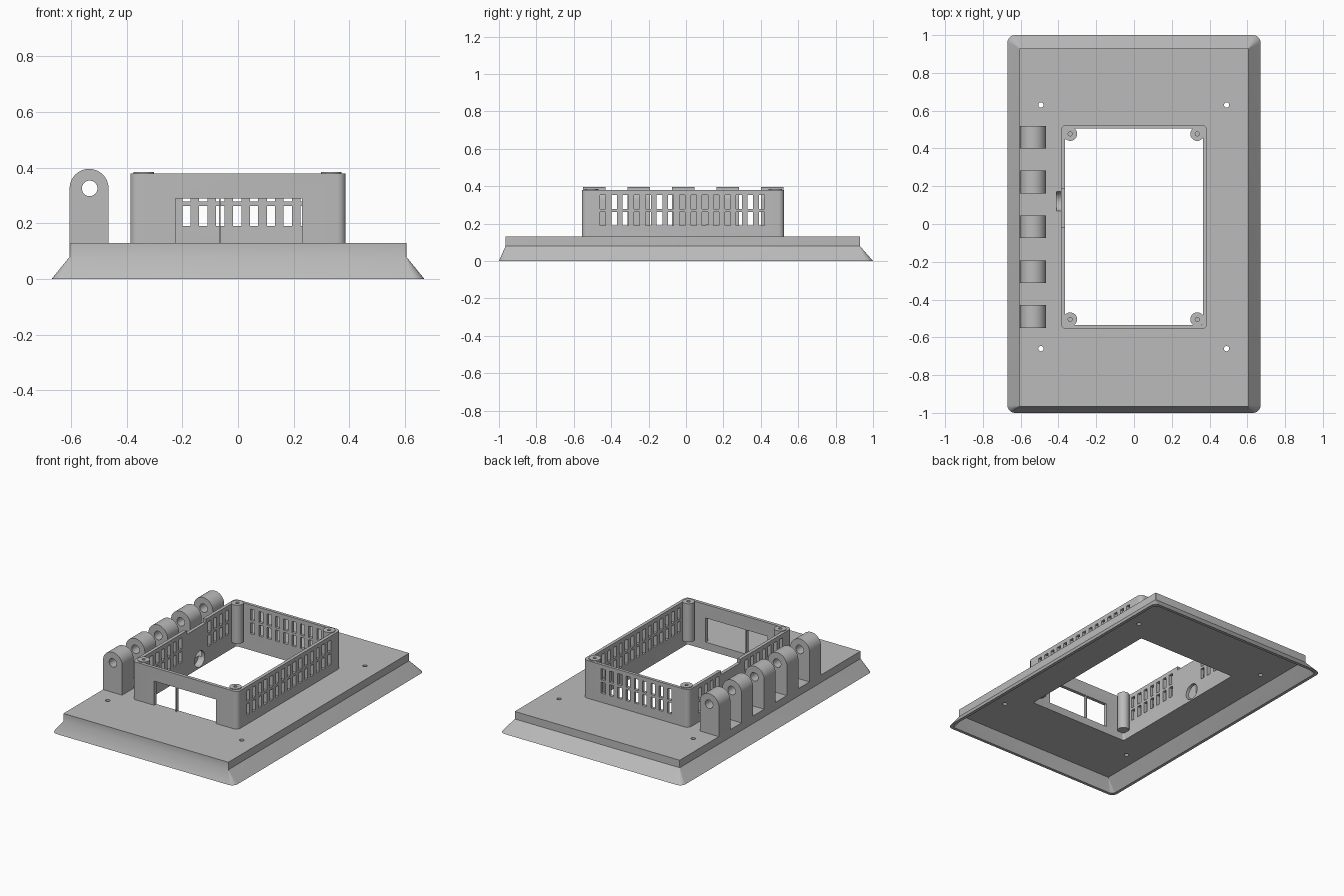
import bpy, bmesh, math
from mathutils import Matrix

if "Cube" in bpy.data.objects:
    bpy.data.objects.remove(bpy.data.objects["Cube"])

grey = bpy.data.materials.new("plain grey")
grey.diffuse_color = (0.5, 0.5, 0.5, 1)
grey.use_nodes = True
grey.node_tree.nodes["Principled BSDF"].inputs["Base Color"].default_value = grey.diffuse_color


def rounded(x0, x1, y0, y1, r, n=6):
    """Outline of a rectangle with rounded corners."""
    pts = []
    for k, (cx, cy) in enumerate([(x1 - r, y1 - r), (x0 + r, y1 - r), (x0 + r, y0 + r), (x1 - r, y0 + r)]):
        for i in range(n + 1):
            a = math.pi / 2 * (k + i / n)
            pts.append((cx + r * math.cos(a), cy + r * math.sin(a)))
    return pts


def loft(bm, layers):
    """Closed solid through a stack of (outline, z) layers."""
    rings = [[bm.verts.new((x, y, z)) for x, y in pts] for pts, z in layers]
    n = len(rings[0])
    for a, b in zip(rings, rings[1:]):
        for i in range(n):
            j = (i + 1) % n
            bm.faces.new((a[i], a[j], b[j], b[i]))
    bm.faces.new(rings[0][::-1])
    bm.faces.new(rings[-1])


def box(bm, x0, x1, y0, y1, z0, z1):
    m = Matrix.Translation(((x0 + x1) / 2, (y0 + y1) / 2, (z0 + z1) / 2))
    bmesh.ops.create_cube(bm, size=1, matrix=m @ Matrix.Diagonal((x1 - x0, y1 - y0, z1 - z0, 1)))


def rod(bm, centre, r, depth, axis="Z", seg=32):
    rot = {"X": Matrix.Rotation(math.pi / 2, 4, "Y"), "Y": Matrix.Rotation(math.pi / 2, 4, "X"),
           "Z": Matrix.Identity(4)}[axis]
    bmesh.ops.create_cone(bm, cap_ends=True, segments=seg, radius1=r, radius2=r, depth=depth,
                          matrix=Matrix.Translation(centre) @ rot)


def make(name, bm):
    bmesh.ops.recalc_face_normals(bm, faces=bm.faces)
    me = bpy.data.meshes.new(name)
    bm.to_mesh(me)
    bm.free()
    ob = bpy.data.objects.new(name, me)
    bpy.context.collection.objects.link(ob)
    me.materials.append(grey)
    return ob


def activate(ob):
    bpy.ops.object.select_all(action="DESELECT")
    ob.select_set(True)
    bpy.context.view_layer.objects.active = ob


def cut(ob, bm):
    cutter = make("cutter", bm)
    cutter.hide_render = True
    mod = ob.modifiers.new("cut", "BOOLEAN")
    mod.operation, mod.solver, mod.object = "DIFFERENCE", "EXACT", cutter
    activate(ob)
    bpy.ops.object.modifier_apply(modifier=mod.name)
    bpy.data.objects.remove(cutter)


def smooth(ob):
    activate(ob)
    bpy.ops.object.shade_smooth_by_angle(angle=math.radians(30))


PLATE, TOP = 0.13, 0.38
OPENING = rounded(-0.365, 0.365, -0.535, 0.505, 0.012)

# Base plate with a flared, hollow skirt
bm = bmesh.new()
edge = rounded(-0.605, 0.605, -0.965, 0.93, 0.002)
loft(bm, [(rounded(-0.67, 0.67, -1, 1, 0.04), 0), (edge, 0.08), (edge, PLATE)])
base = make("base_plate", bm)
bm = bmesh.new()
inner = rounded(-0.585, 0.585, -0.945, 0.91, 0.002)
loft(bm, [(rounded(-0.666, 0.666, -0.996, 0.996, 0.03), -0.02),
          (rounded(-0.65, 0.65, -0.98, 0.98, 0.03), 0), (inner, 0.08)])
cut(base, bm)

# Opening and mounting holes in the plate
bm = bmesh.new()
loft(bm, [(OPENING, 0.02), (OPENING, 0.2)])
for x in (-0.493, 0.49):
    for y in (-0.66, 0.63):
        rod(bm, (x, y, 0.1), 0.014, 0.2, seg=20)
cut(base, bm)

# Round cable port, which also grooves the plate
def port():
    b = bmesh.new()
    rod(b, (-0.355, 0.12, 0.14), 0.053, 0.11, "X")
    return b

cut(base, port())
smooth(base)

# Enclosure wall
bm = bmesh.new()
outer = rounded(-0.387, 0.387, -0.557, 0.525, 0.03)
loft(bm, [(outer, PLATE), (outer, TOP)])
wall = make("enclosure_wall", bm)
bm = bmesh.new()
loft(bm, [(OPENING, 0.02), (OPENING, 0.5)])
cut(wall, bm)
cut(wall, port())

# Vent slots in two rows, front window and cable notch
bm = bmesh.new()
h = 0.015
for z0, z1 in ((0.19, 0.263), (0.279, 0.353)):
    for i in range(15):
        y = -0.02 + (i - 7) * 0.0607
        box(bm, 0.34, 0.41, y - h, y + h, z0, z1)
        if i < 7 or i > 10:
            box(bm, -0.41, -0.34, y - h, y + h, z0, z1)
    for i in range(9):
        x = -0.003 + (i - 4) * 0.0607
        box(bm, x - h, x + h, 0.48, 0.55, z0, z1)
box(bm, -0.225, -0.068, -0.6, -0.5, 0.1, 0.29)
box(bm, -0.063, 0.23, -0.6, -0.5, 0.1, 0.29)
box(bm, -0.41, -0.34, -0.015, 0.185, 0.355, 0.42)
cut(wall, bm)
smooth(wall)

# Corner screw bosses with blind holes
for x, sx in ((-0.338, "left"), (0.335, "right")):
    for y, sy in ((-0.505, "front"), (0.477, "back")):
        bm = bmesh.new()
        rod(bm, (x, y, 0.2575), 0.037, 0.255)
        boss = make(f"screw_boss_{sy}_{sx}", bm)
        bm = bmesh.new()
        rod(bm, (x, y, 0.34), 0.011, 0.2, seg=20)
        cut(boss, bm)
        smooth(boss)

# Row of arched hinge lugs
for k in range(5):
    y = -0.49 + k * 0.2375
    prof = [(-0.605, PLATE), (-0.465, PLATE)]
    prof += [(-0.535 + 0.07 * math.cos(math.pi * i / 24), 0.326 + 0.07 * math.sin(math.pi * i / 24))
             for i in range(25)]
    bm = bmesh.new()
    front = bm.faces.new([bm.verts.new((x, y - 0.06, z)) for x, z in prof])
    ext = bmesh.ops.extrude_face_region(bm, geom=[front], use_keep_orig=True)
    bmesh.ops.translate(bm, vec=(0, 0.12, 0),
                        verts=[v for v in ext["geom"] if isinstance(v, bmesh.types.BMVert)])
    lug = make(f"hinge_lug_{k + 1}", bm)
    bm = bmesh.new()
    rod(bm, (-0.533, y, 0.326), 0.028, 0.2, "Y")
    cut(lug, bm)
    smooth(lug)
